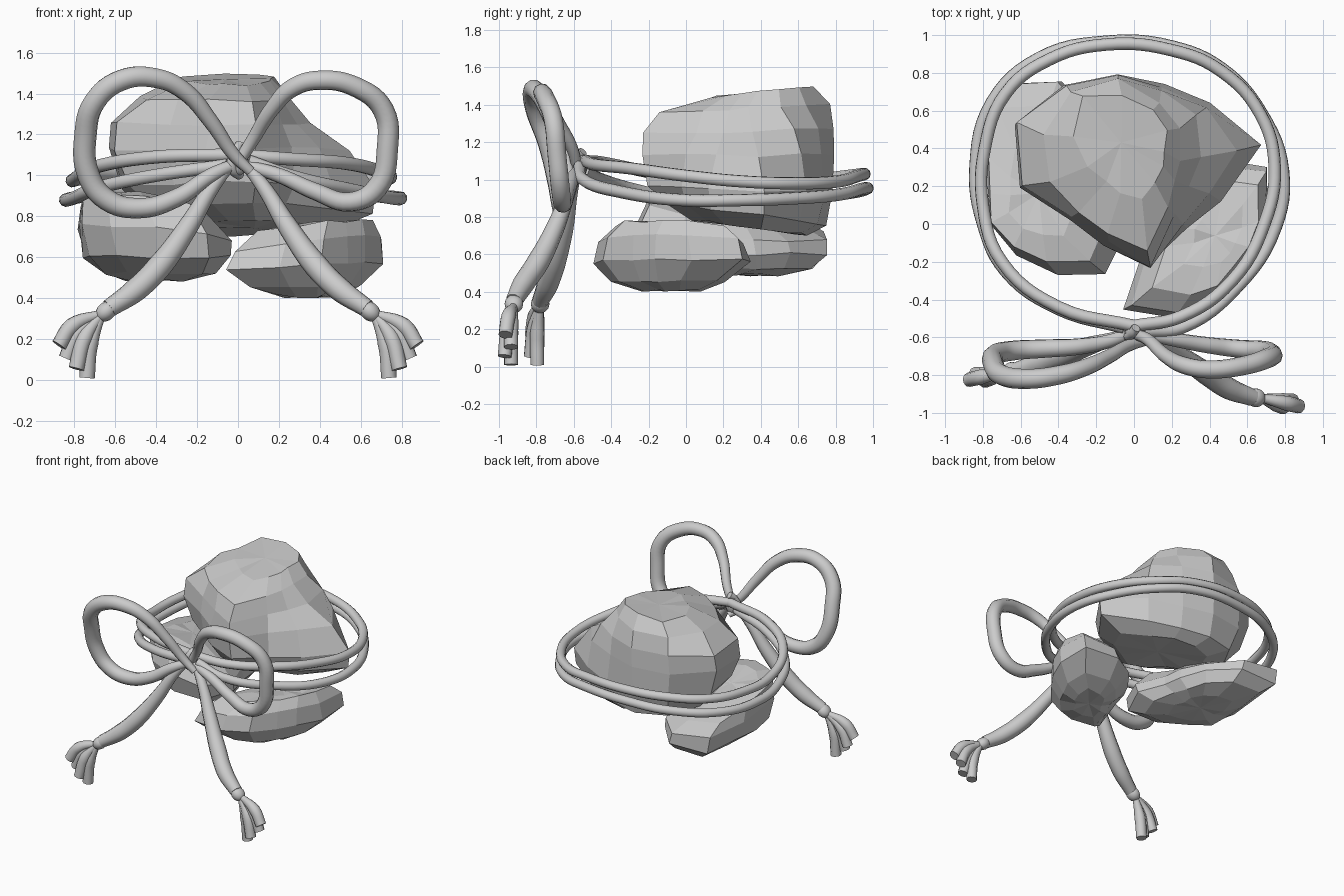
import bpy, bmesh, math, random
from mathutils import Vector

random.seed(4)


def rock(name, centre, start, levels, jitter=0.01):
    """Faceted stone lofted through rings: (z, x tilt, y tilt, dx, dy, radii every 30 degrees)."""
    bm = bmesh.new()
    rings = []
    for z, tx, ty, dx, dy, radii in levels:
        ring = []
        for i, r in enumerate(radii):
            a = math.radians(start + 30 * i)
            x, y = dx + r * math.cos(a), dy + r * math.sin(a)
            j = [random.uniform(-jitter, jitter) for _ in range(3)]
            ring.append(bm.verts.new((centre[0] + x + j[0], centre[1] + y + j[1], z + tx * x + ty * y + j[2])))
        rings.append(ring)
    for lo, hi in zip(rings, rings[1:]):
        for i in range(12):
            k = (i + 1) % 12
            bm.faces.new((lo[i], lo[k], hi[k], hi[i]))
    caps = [bm.faces.new(rings[0][::-1]), bm.faces.new(rings[-1])]
    bmesh.ops.poke(bm, faces=caps)
    bmesh.ops.recalc_face_normals(bm, faces=bm.faces)
    me = bpy.data.meshes.new(name)
    bm.to_mesh(me)
    ob = bpy.data.objects.new(name, me)
    bpy.context.collection.objects.link(ob)
    return ob


def smooth(ob):
    bpy.ops.object.select_all(action='DESELECT')
    ob.select_set(True)
    bpy.context.view_layer.objects.active = ob
    if ob.type == 'CURVE':
        bpy.ops.object.convert(target='MESH')
    bpy.ops.object.shade_smooth_by_angle(angle=math.radians(40))


def rope(name, pts, radii):
    """Round cord through points; radii is one number or one per point."""
    cu = bpy.data.curves.new(name, 'CURVE')
    cu.dimensions = '3D'
    cu.bevel_depth = 1.0
    cu.bevel_resolution = 3
    cu.resolution_u = 6
    cu.use_fill_caps = True
    sp = cu.splines.new('BEZIER')
    sp.bezier_points.add(len(pts) - 1)
    for i, (bp, p) in enumerate(zip(sp.bezier_points, pts)):
        bp.co = p
        bp.handle_left_type = bp.handle_right_type = 'AUTO'
        bp.radius = radii[i] if isinstance(radii, (list, tuple)) else radii
    ob = bpy.data.objects.new(name, cu)
    bpy.context.collection.objects.link(ob)
    smooth(ob)


def ball(name, loc, scale, rot=(0, 0, 0)):
    bpy.ops.mesh.primitive_uv_sphere_add(segments=16, ring_count=10, location=loc, rotation=rot)
    ob = bpy.context.object
    ob.name = name
    ob.scale = scale
    smooth(ob)


def scaled(outline, steps):
    return [(*step[:5], [r * step[5] for r in outline]) for step in steps]


# large upper stone
rock("upper_stone", (0, 0.3), 10, [
    (.75, 0, -.13, .03, .03, [.45, .34, .30, .32, .34, .32, .28, .22, .25, .3, .28, .35]),
    (.82, 0, -.13, 0, 0, [.66, .48, .43, .45, .49, .48, .42, .33, .36, .41, .38, .47]),
    (.95, 0, -.05, 0, 0, [.69, .52, .46, .48, .56, .61, .54, .42, .43, .51, .42, .50]),
    (1.13, 0, 0, 0, 0, [.55, .50, .45, .49, .57, .67, .62, .43, .45, .55, .39, .42]),
    (1.26, 0, .02, 0, 0, [.36, .42, .43, .49, .56, .67, .61, .42, .42, .54, .33, .32]),
    (1.38, 0, .04, 0, 0, [.24, .31, .37, .47, .52, .50, .46, .38, .38, .45, .27, .23]),
    (1.46, 0, .08, 0, .05, [.17, .23, .28, .34, .42, .35, .25, .20, .20, .22, .18, .16]),
])

# two lower stones
rock("left_stone", (-0.4, 0.2), 0, scaled(
    [.30, .32, .40, .56, .64, .44, .38, .42, .43, .47, .54, .44],
    [(.49, 0, 0, .02, .06, .42), (.52, 0, 0, .02, .06, .74), (.60, 0, 0, .01, .02, .95),
     (.71, -.12, -.06, -.01, 0, .98), (.81, -.15, -.18, -.06, -.03, .80),
     (.85, -.15, -.2, -.09, -.05, .45)]))
rock("right_stone", (0.32, -0.08), 15, scaled(
    [.40, .55, .44, .32, .25, .24, .29, .54, .44, .37, .30, .32],
    [(.41, 0, 0, .02, 0, .38), (.45, 0, .02, .01, -.02, .70), (.56, .04, 0, 0, 0, 1),
     (.66, .13, -.06, .02, 0, .93), (.73, .15, -.1, .06, .01, .72), (.75, .1, -.1, .1, .02, .4)]))

# double cord hoop around the stones
rope("hoop_lower", [
    (.05, -.57, 1.07), (.25, -.55, 1.0), (.55, -.33, .93), (.75, -.02, .89), (.79, .28, .89),
    (.68, .58, .90), (.47, .82, .92), (.20, .94, .95), (-.15, .965, .95), (-.50, .88, .93),
    (-.75, .65, .90), (-.84, .30, .88), (-.80, 0, .89), (-.68, -.25, .94), (-.40, -.45, 1.0),
    (-.05, -.55, 1.05)], .033)
rope("hoop_upper", [
    (0, -.54, 1.1), (.25, -.49, 1.08), (.52, -.30, 1.06), (.69, 0, 1.02), (.745, .30, .99),
    (.67, .58, .98), (.46, .81, .99), (.20, .92, 1.02), (-.15, .95, 1.03), (-.45, .87, 1.02),
    (-.68, .69, 1.0), (-.79, .40, .98), (-.80, .10, .98), (-.70, -.20, 1.04), (-.40, -.44, 1.09),
    (0, -.54, 1.1)], .033)

# bow loops
rope("bow_loop_left", [
    (.06, -.62, 1.02), (-.02, -.64, 1.1), (-.13, -.70, 1.26), (-.26, -.76, 1.41), (-.40, -.80, 1.475),
    (-.57, -.82, 1.465), (-.70, -.80, 1.36), (-.745, -.74, 1.2), (-.73, -.69, 1.0),
    (-.64, -.67, .88), (-.48, -.66, .84), (-.30, -.65, .89), (-.13, -.62, 1.0), (0, -.57, 1.06)],
    [.025, .032, .038, .045, .05, .053, .055, .055, .055, .053, .05, .045, .037, .028])
rope("bow_loop_right", [
    (0, -.58, 1.06), (.07, -.61, 1.17), (.17, -.70, 1.33), (.27, -.75, 1.43), (.40, -.77, 1.465),
    (.58, -.75, 1.43), (.71, -.71, 1.32), (.73, -.69, 1.13), (.68, -.67, .94),
    (.55, -.66, .87), (.38, -.64, .92), (.20, -.61, 1.0), (.03, -.58, 1.05)],
    [.028, .032, .038, .045, .048, .05, .052, .052, .052, .048, .043, .037, .028])

# centre knot and its wrap
ball("bow_knot", (0, -.57, 1.07), (.05, .042, .07))
rope("knot_wrap", [(.01, -.54, 1.0), (-.03, -.59, 1.04), (-.01, -.58, 1.12), (.01, -.55, 1.15)], .025)

# hanging tails with end beads and fanned tassels
tails = {
    "left": (-1, [(-.03, -.58, 1.06), (-.12, -.61, .95), (-.25, -.65, .74), (-.38, -.70, .56),
                  (-.50, -.74, .44), (-.63, -.78, .35)]),
    "right": (1, [(.03, -.58, 1.06), (.12, -.62, .95), (.25, -.70, .74), (.38, -.79, .56),
                  (.50, -.87, .44), (.63, -.92, .35)]),
}
fan = [((.81, .265), (.875, .17), -.02), ((.785, .23), (.84, .105), .01),
       ((.75, .205), (.79, .055), -.025), ((.722, .18), (.738, .01), .01)]
for side, (s, pts) in tails.items():
    rope("tail_" + side, pts, [.025, .036, .05, .06, .058, .045])
    y = pts[-1][1]
    ball("tail_bead_" + side, (s * .645, y, .335), (.045, .05, .055), (0, s * math.radians(-50), 0))
    for i, (mid, end, dy) in enumerate(fan):
        rope(f"tassel_{side}_{i + 1}", [
            Vector((s * .665, y, .325)),
            Vector((s * mid[0], y - .02 + dy / 2, mid[1])),
            Vector((s * end[0], y - .025 + dy, end[1]))], [.02, .04, .038])
